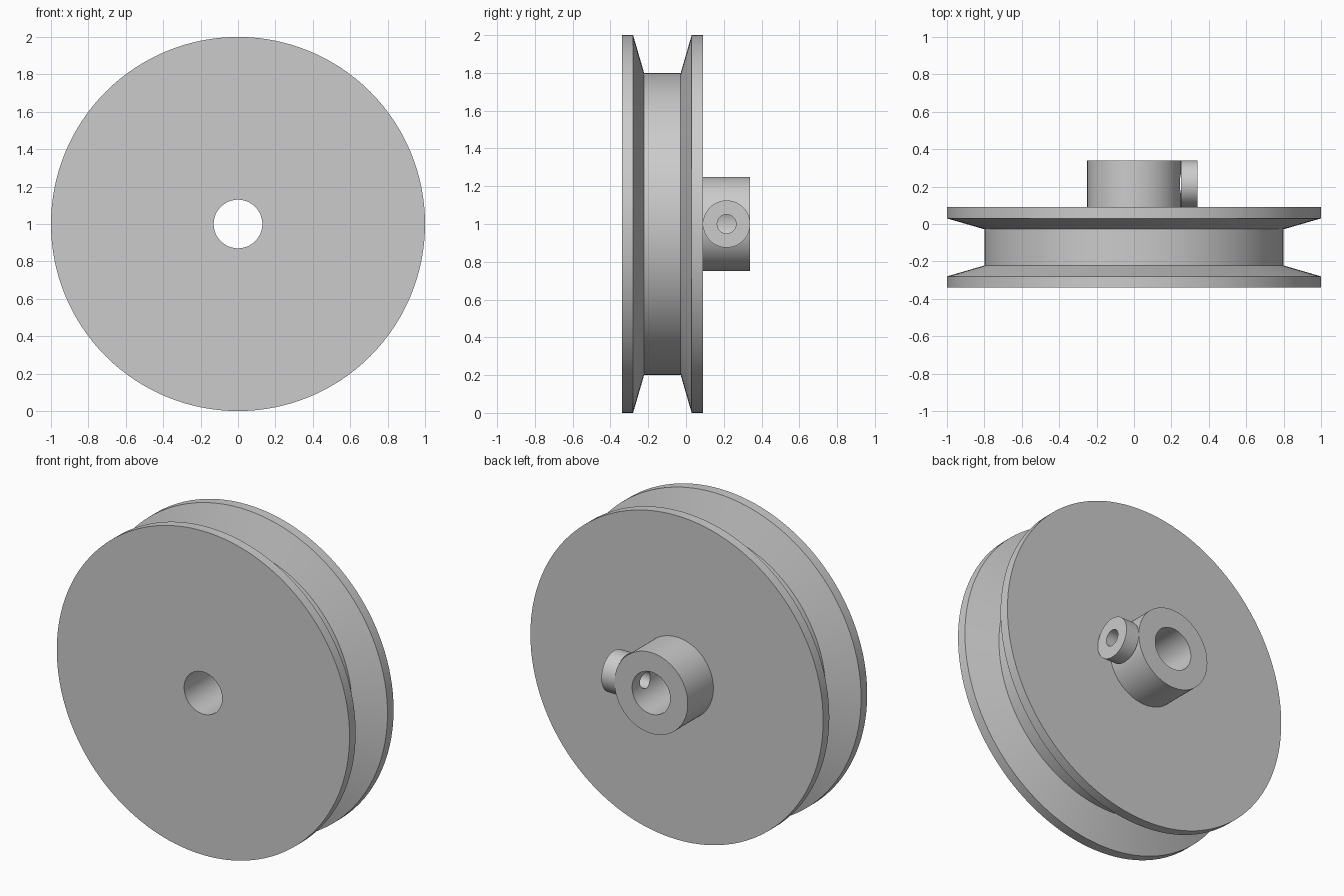
import bpy, bmesh
from math import radians, tau
from mathutils import Matrix, Vector

if "Cube" in bpy.data.objects:
    bpy.data.objects.remove(bpy.data.objects["Cube"])


def lathe(name, profile, matrix, steps):
    """Spin a closed (radius, height) profile around local z, then place it."""
    bm = bmesh.new()
    verts = [bm.verts.new((r, 0, h)) for r, h in profile]
    edges = [bm.edges.new((verts[i - 1], verts[i])) for i in range(len(verts))]
    bmesh.ops.spin(bm, geom=verts + edges, cent=(0, 0, 0), axis=(0, 0, 1),
                   angle=tau, steps=steps, use_merge=False)
    bmesh.ops.remove_doubles(bm, verts=bm.verts[:], dist=1e-5)
    bmesh.ops.recalc_face_normals(bm, faces=bm.faces[:])
    bm.transform(matrix)
    mesh = bpy.data.meshes.new(name)
    bm.to_mesh(mesh)
    bm.free()
    obj = bpy.data.objects.new(name, mesh)
    bpy.context.collection.objects.link(obj)
    return obj


def activate(obj):
    bpy.ops.object.select_all(action='DESELECT')
    obj.select_set(True)
    bpy.context.view_layer.objects.active = obj


BORE, HUB, SCREW, SCREW_Y = 0.13, 0.25, 0.05, 0.215
along_y = Matrix.Translation((0, 0, 1)) @ Matrix.Rotation(radians(-90), 4, 'X')
along_x = Matrix.Translation((0, SCREW_Y, 1)) @ Matrix.Rotation(radians(90), 4, 'Y')

# Grooved wheel with hub and bore
wheel = lathe("pulley_wheel", [
    (BORE, -0.34), (1, -0.34), (1, -0.28), (0.8, -0.222), (0.8, -0.028),
    (1, 0.03), (1, 0.09), (HUB, 0.09), (HUB, 0.34), (BORE, 0.34)], along_y, 128)

# Collar for the set screw, just touching the hub
collar = lathe("set_screw_collar", [
    (SCREW, HUB), (0.125, HUB), (0.125, 0.34), (SCREW, 0.34)], along_x, 64)

# Set screw hole through one side of the hub wall
bm = bmesh.new()
bmesh.ops.create_cone(bm, cap_ends=True, segments=64, radius1=SCREW, radius2=SCREW,
                      depth=0.3, matrix=along_x @ Matrix.Translation((0, 0, 0.15)))
mesh = bpy.data.meshes.new("screw_hole_cutter")
bm.to_mesh(mesh)
bm.free()
cutter = bpy.data.objects.new("screw_hole_cutter", mesh)
cutter.hide_render = True
bpy.context.collection.objects.link(cutter)

cut = wheel.modifiers.new("screw_hole", 'BOOLEAN')
cut.operation, cut.solver, cut.object = 'DIFFERENCE', 'EXACT', cutter
activate(wheel)
bpy.ops.object.modifier_apply(modifier=cut.name)
bpy.data.objects.remove(cutter)

for part in (wheel, collar):
    activate(part)
    bpy.ops.object.shade_smooth_by_angle(angle=radians(12))
